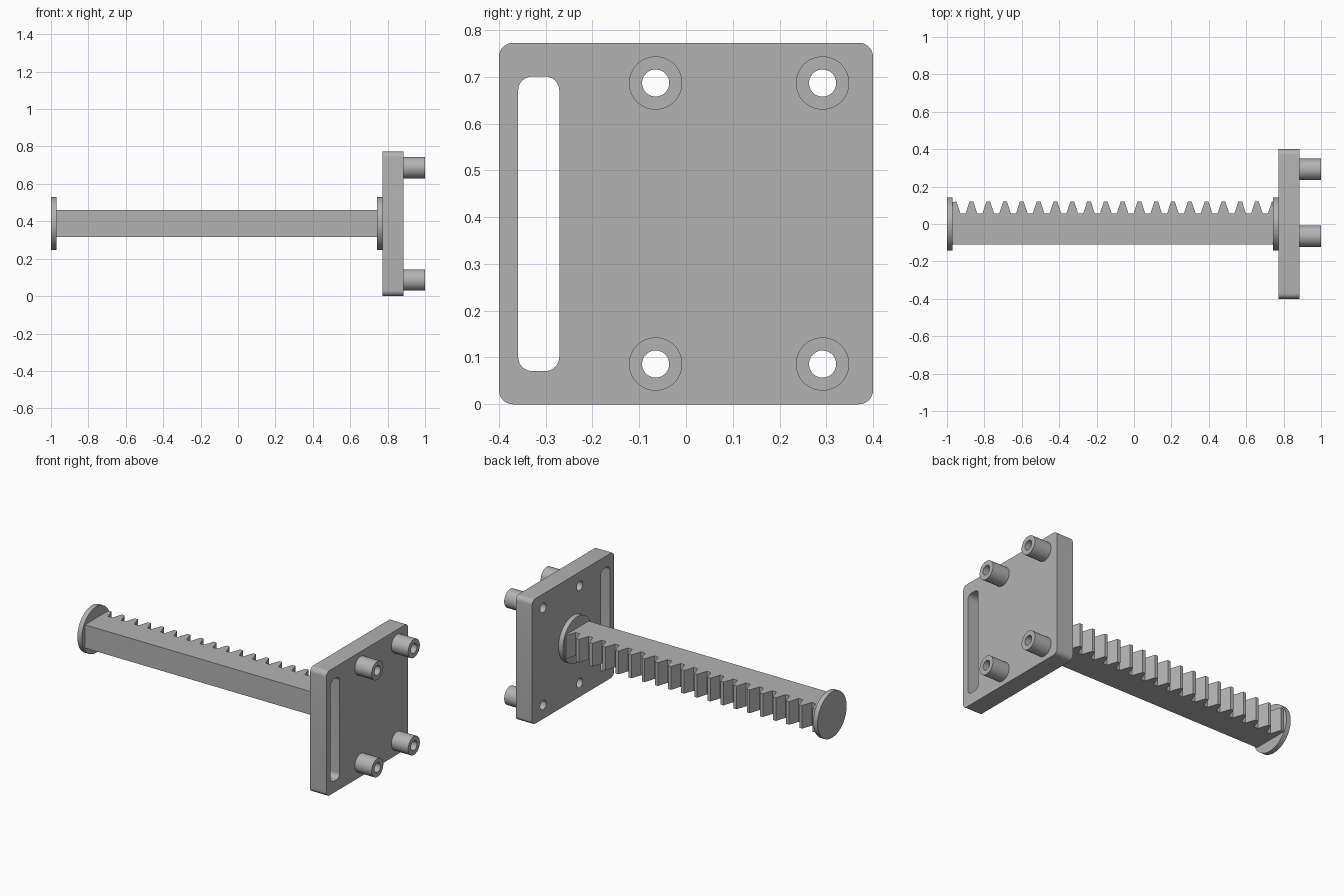
import bpy
import bmesh
import math
from mathutils import Vector

cube = bpy.data.objects.get("Cube")
if cube:
    bpy.data.objects.remove(cube, do_unlink=True)

grey = bpy.data.materials.new("plain grey")
grey.use_nodes = True
colour = (0.45, 0.45, 0.45, 1)
grey.diffuse_color = colour
grey.node_tree.nodes["Principled BSDF"].inputs["Base Color"].default_value = colour


def circle(cy, cz, radius, steps=48):
    angles = [math.tau * i / steps for i in range(steps)]
    return [(cy + radius * math.cos(a), cz + radius * math.sin(a)) for a in angles]


def rounded_rect(y0, y1, z0, z1, radius, steps=8):
    corners = [(y1 - radius, z1 - radius), (y0 + radius, z1 - radius),
               (y0 + radius, z0 + radius), (y1 - radius, z0 + radius)]
    points = []
    for quarter, (cy, cz) in enumerate(corners):
        for i in range(steps + 1):
            a = math.pi / 2 * (quarter + i / steps)
            points.append((cy + radius * math.cos(a), cz + radius * math.sin(a)))
    return points


def along_x(p, depth):
    return Vector((depth, p[0], p[1]))


def along_z(p, depth):
    return Vector((p[0], p[1], depth))


def extrude(name, loops, start, end, place=along_x):
    """Extrude an outline (first loop) with holes (other loops)."""
    bm = bmesh.new()
    rims = {start: [], end: []}
    for loop in loops:
        rings = [[bm.verts.new(place(p, d)) for p in loop] for d in (start, end)]
        for i in range(len(loop)):
            j = (i + 1) % len(loop)
            bm.faces.new((rings[0][i], rings[0][j], rings[1][j], rings[1][i]))
            for d, ring in zip((start, end), rings):
                rims[d].append(bm.edges.get((ring[i], ring[j])))
    for edges in rims.values():
        bmesh.ops.triangle_fill(bm, use_beauty=True, use_dissolve=False, edges=edges)
    bmesh.ops.recalc_face_normals(bm, faces=bm.faces)
    mesh = bpy.data.meshes.new(name)
    bm.to_mesh(mesh)
    bm.free()
    mesh.materials.append(grey)
    obj = bpy.data.objects.new(name, mesh)
    bpy.context.collection.objects.link(obj)
    bpy.ops.object.select_all(action="DESELECT")
    obj.select_set(True)
    bpy.context.view_layer.objects.active = obj
    bpy.ops.object.shade_smooth_by_angle(angle=math.radians(30))
    return obj


MID_Z = 0.388
PLATE_IN, PLATE_OUT = 0.773, 0.885
BAR_START, BAR_END = -0.97, 0.743
mounts = [(y, z) for y in (-0.065, 0.292) for z in (0.086, 0.687)]

# Mounting plate with a long slot and four through holes
outline = rounded_rect(-0.4, 0.4, 0, 0.773, 0.03)
slot = rounded_rect(-0.359, -0.271, 0.071, 0.701, 0.03)
holes = [circle(y, z, 0.029) for y, z in mounts]
extrude("mounting_plate", [outline, slot] + holes, PLATE_IN, PLATE_OUT)

# Hollow standoffs
for number, (y, z) in enumerate(mounts, 1):
    extrude(f"standoff_{number}", [circle(y, z, 0.057), circle(y, z, 0.029)], PLATE_OUT, 1)

# Round flanges at both ends of the rack
extrude("end_flange", [circle(0, MID_Z, 0.142, 64)], -1, BAR_START)
extrude("plate_flange", [circle(0, MID_Z, 0.142, 64)], BAR_END, PLATE_IN)

# Toothed rack bar, its end teeth clipped by the flanges
ROOT, TIP, PITCH, FIRST = 0.056, 0.12, 0.0898, -0.959
ROOT_HALF, TIP_HALF = 0.031, 0.01


def tooth_height(x):
    nearest = FIRST + PITCH * round((x - FIRST) / PITCH)
    rise = (ROOT_HALF - abs(x - nearest)) / (ROOT_HALF - TIP_HALF)
    return ROOT + (TIP - ROOT) * min(1, max(0, rise))


stations = [BAR_START, BAR_END]
for n in range(20):
    for offset in (-ROOT_HALF, -TIP_HALF, TIP_HALF, ROOT_HALF):
        x = FIRST + n * PITCH + offset
        if BAR_START + 0.001 < x < BAR_END - 0.001:
            stations.append(x)
profile = [(x, tooth_height(x)) for x in sorted(stations)]
profile += [(BAR_END, -0.11), (BAR_START, -0.11)]
extrude("rack_bar", [profile], MID_Z - 0.072, MID_Z + 0.072, along_z)
